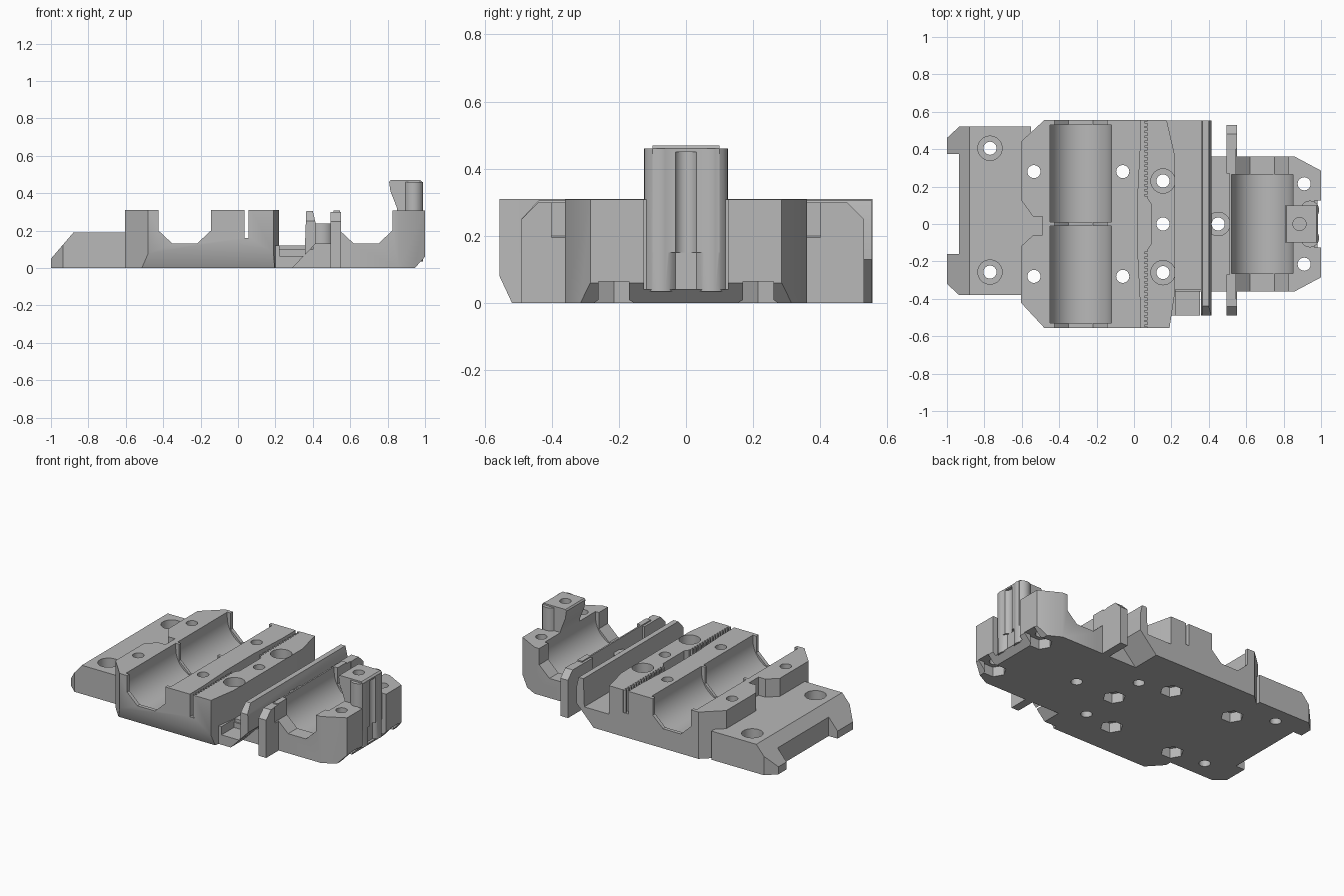
import bpy
import bmesh
from math import cos, sin, pi

default_cube = bpy.data.objects.get("Cube")
if default_cube:
    bpy.data.objects.remove(default_cube, do_unlink=True)

# One matte grey for the whole printed body
grey = bpy.data.materials.new("light_grey")
grey.use_nodes = True
colour = (0.48, 0.48, 0.48, 1)
grey.diffuse_color = colour
grey.node_tree.nodes["Principled BSDF"].inputs["Base Color"].default_value = colour


def prism(name, outline, low, high, axis="z"):
    """Extrude a closed outline along one axis."""
    place = {
        "x": lambda u, v, w: (w, u, v),
        "y": lambda u, v, w: (u, w, v),
        "z": lambda u, v, w: (u, v, w),
    }[axis]
    bm = bmesh.new()
    bottom = [bm.verts.new(place(u, v, low)) for u, v in outline]
    top = [bm.verts.new(place(u, v, high)) for u, v in outline]
    bm.faces.new(bottom)
    bm.faces.new(top)
    count = len(outline)
    for i in range(count):
        j = (i + 1) % count
        bm.faces.new((bottom[i], bottom[j], top[j], top[i]))
    bmesh.ops.recalc_face_normals(bm, faces=bm.faces)
    mesh = bpy.data.meshes.new(name)
    bm.to_mesh(mesh)
    bm.free()
    mesh.materials.append(grey)
    obj = bpy.data.objects.new(name, mesh)
    bpy.context.collection.objects.link(obj)
    return obj


def rectangle(left, right, near, far):
    return [(left, near), (right, near), (right, far), (left, far)]


def ring(x, y, radius, sides):
    return [(x + radius * cos(2 * pi * i / sides),
             y + radius * sin(2 * pi * i / sides)) for i in range(sides)]


def combine(body, tool, operation):
    """Apply a boolean and discard the tool."""
    tool.hide_render = True
    modifier = body.modifiers.new("boolean", "BOOLEAN")
    modifier.operation = operation
    modifier.solver = "EXACT"
    modifier.object = tool
    bpy.context.view_layer.objects.active = body
    bpy.ops.object.modifier_apply(modifier=modifier.name)
    bpy.data.objects.remove(tool, do_unlink=True)


def add(outline, low, high, axis="z"):
    combine(carriage, prism("addition", outline, low, high, axis), "UNION")


def cut(outline, low, high, axis="z"):
    combine(carriage, prism("cutter", outline, low, high, axis), "DIFFERENCE")


def bearing_seat(centre, seats, low, high):
    """Open trapezoid through the block, with round seats inside it."""
    half = [(0.14, 0.6), (0.14, 0.2), (0.065, 0.13)]
    right_side = [(centre + u, v) for u, v in half]
    left_side = [(centre - u, v) for u, v in reversed(half)]
    cut(right_side + left_side, low, high, "y")
    radius, steps = 0.165, 24
    arc = [(centre - radius * cos(pi * i / steps),
            0.275 - radius * sin(pi * i / steps)) for i in range(steps + 1)]
    profile = [(centre - radius, 0.6)] + arc + [(centre + radius, 0.6)]
    for near, far in seats:
        cut(profile, near, far, "y")


# Main block holding two bearings and the belt
carriage = prism("carriage_body", [
    (-0.605, -0.42), (-0.48, -0.555), (0.19, -0.555), (0.22, -0.36),
    (0.22, 0.36), (0.175, 0.555), (-0.48, 0.555), (-0.605, 0.44)], 0, 0.31)
cut([(-0.6, -0.1), (-0.518, -0.1), (-0.518, 0), (-0.56, 0.09), (-0.6, 0.09)],
    -0.7, 0.5, "x")
bearing_seat(-0.285, [(-0.53, -0.01), (0.01, 0.53)], -0.7, 0.7)
cut([(-0.7, -0.13), (-0.605, -0.12), (-0.54, -0.06), (-0.49, -0.06),
     (-0.49, 0.04), (-0.54, 0.04), (-0.605, 0.13), (-0.7, 0.13)], 0.19, 0.5)

# Low end tab with sloping nose, clipped corners and a notch
add([(-1, 0), (-0.55, 0), (-0.55, 0.19), (-0.88, 0.19), (-1, 0.05)],
    -0.38, 0.52, "y")
for side, edge in ((1, 0.52), (-1, -0.38)):
    cut([(-1.1, edge - side * 0.06), (-1, edge - side * 0.06),
         (-0.935, edge), (-0.935, edge + side * 0.1),
         (-1.1, edge + side * 0.1)], -0.1, 0.5)
cut(rectangle(-1.1, -0.935, -0.16, 0.375), -0.1, 0.5)

# Belt slot with a toothed side and a wider middle
pitch, teeth = 0.026, 17
toothed = []
for i in range(teeth):
    y = 0.135 + i * pitch
    toothed += [(0.072, y), (0.072, y + pitch / 2),
                (0.055, y + pitch / 2), (0.055, y + pitch)]
near_side = [(x, -y) for x, y in reversed(toothed)]
cut([(0.02, 0.14), (0.035, 0.42), (0.035, 0.7), (0.055, 0.7)]
    + toothed[::-1] + [(0.09, 0.11), (0.09, -0.11)] + near_side[::-1][::-1]
    [::-1] + [(0.055, -0.7), (0.035, -0.7), (0.035, -0.42), (0.02, -0.14)],
    0.16, 0.5)

# Cable channel and its upright wall with a sloping underside
add([(0.15, 0), (0.29, 0), (0.415, 0.13), (0.415, 0.24), (0.4, 0.305),
     (0.365, 0.305), (0.358, 0.12), (0.15, 0.12)], -0.49, 0.554, "y")
cut(rectangle(0.222, 0.358, -0.6, -0.35), 0.065, 0.5)
cut([(-0.6, 0.2), (-0.5, 0.24), (-0.435, 0.31), (-0.435, 0.5), (-0.6, 0.5)],
    0.3, 0.45, "x")

# Single bearing holder on a narrower base
add(rectangle(0.21, 0.6, -0.36, 0.36), 0, 0.1)
add(rectangle(0.4, 0.6, -0.36, 0.36), 0, 0.13)
add([(0.51, -0.36), (0.86, -0.36), (1, -0.285), (1, 0.285),
     (0.86, 0.36), (0.51, 0.36)], 0, 0.308)
for side in (-1, 1):
    # Upright fins with clipped outer corners
    outer = 0.53 if side > 0 else 0.49
    add([(side * 0.27, 0), (side * outer, 0), (side * outer, 0.25),
         (side * (outer - 0.05), 0.3), (side * 0.27, 0.3)], 0.495, 0.55, "x")
bearing_seat(0.685, [(-0.265, 0.265)], -0.4, 0.4)
cut([(0.945, -0.01), (0.945, 0), (1, 0.06), (1.1, 0.06), (1.1, -0.01)],
    -0.5, 0.5, "y")

# Screw boss between wall and holder
add(ring(0.45, 0, 0.065, 32), 0.05, 0.237)

# Raised post with a curved front and ribs down its outer end
cut(rectangle(0.965, 1.1, -0.125, 0.125), 0.04, 0.5)
add([(0.85, 0.15), (0.985, 0.15), (0.985, 0.46), (0.975, 0.47),
     (0.815, 0.47), (0.808, 0.46), (0.815, 0.41), (0.835, 0.36),
     (0.85, 0.32)], -0.1, 0.1, "y")
for side in (-1, 1):
    add(ring(0.94, side * 0.075, 0.05, 24), 0.035, 0.46)
cut(ring(1, 0, 0.035, 24), 0.05, 0.45)
cut(ring(0.885, 0, 0.035, 24), 0.3, 0.6)

# Plain screw holes, those with nut traps open at the bottom
nut_spots = [(0.155, 0)]
for x, y in ((-0.535, 0.28), (-0.06, 0.28), (0.91, 0.215)):
    nut_spots += [(x, y), (x, -y)]
for x, y in nut_spots:
    cut(ring(x, y, 0.035, 24), -0.1, 0.6)
    cut(ring(x, y, 0.07, 6), -0.1, 0.065)
for side in (-1, 1):
    # Side openings of the outer nut traps
    middle = side * 0.215
    cut(rectangle(0.91, 1.1, middle - 0.045, middle + 0.045), -0.1, 0.065)

# Screw holes with round countersinks for the heads
for x, y, floor in ((-0.77, 0.405, 0.1), (-0.77, -0.257, 0.1),
                    (0.155, 0.23, 0.19), (0.155, -0.26, 0.19)):
    cut(ring(x, y, 0.035, 24), -0.1, 0.6)
    cut(ring(x, y, 0.065, 32), floor, 0.6)
cut(ring(0.45, 0, 0.035, 24), -0.1, 0.6)

# Smooth the round seats and keep machined edges crisp
bpy.ops.object.select_all(action="DESELECT")
carriage.select_set(True)
bpy.context.view_layer.objects.active = carriage
bpy.ops.object.shade_smooth_by_angle(angle=pi / 6)
